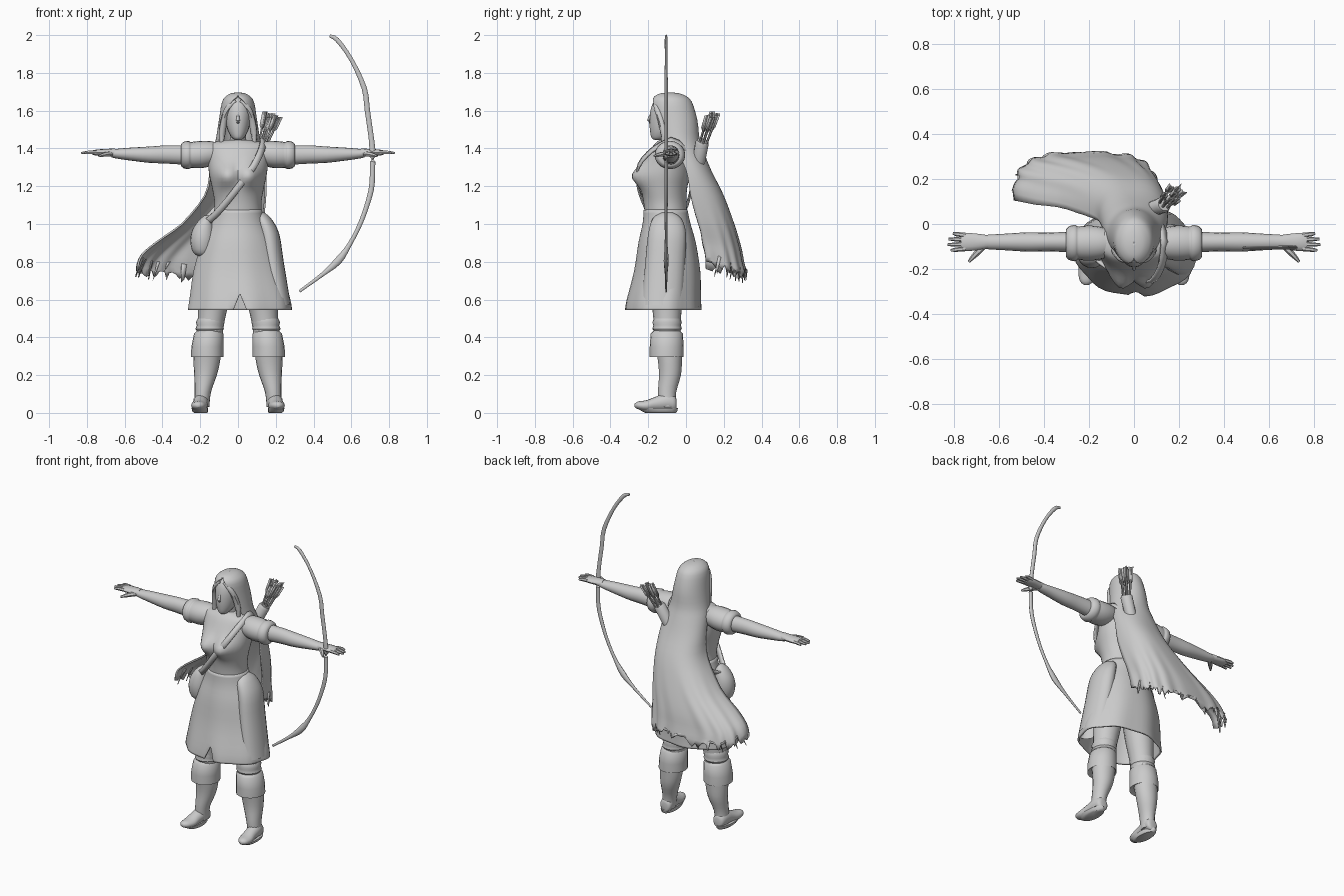
import bpy, bmesh, math, random
from mathutils import Vector

random.seed(4)
grey = bpy.data.materials.new("plain grey")
grey.diffuse_color = (0.6, 0.6, 0.6, 1)


def finish(name, bm, angle=45, thick=0):
    """Turn a bmesh into a smooth-shaded object."""
    bmesh.ops.remove_doubles(bm, verts=bm.verts, dist=0.0005)
    bmesh.ops.recalc_face_normals(bm, faces=bm.faces)
    me = bpy.data.meshes.new(name)
    bm.to_mesh(me)
    bm.free()
    me.materials.append(grey)
    ob = bpy.data.objects.new(name, me)
    bpy.context.collection.objects.link(ob)
    bpy.ops.object.select_all(action='DESELECT')
    ob.select_set(True)
    bpy.context.view_layer.objects.active = ob
    bpy.ops.object.shade_smooth_by_angle(angle=math.radians(angle))
    if thick:
        mod = ob.modifiers.new("thickness", 'SOLIDIFY')
        mod.thickness, mod.offset = thick, 0
    return ob


def dense(rows, k=3):
    """Catmull-Rom interpolation between rows of numbers."""
    out = []
    for i in range(len(rows) - 1):
        a, b, c, d = rows[max(i - 1, 0)], rows[i], rows[i + 1], rows[min(i + 2, len(rows) - 1)]
        for j in range(k):
            t = j / k
            out.append([q + 0.5 * t * (r - p + t * (2 * p - 5 * q + 4 * r - s + t * (3 * (q - r) + s - p)))
                        for p, q, r, s in zip(a, b, c, d)])
    return out + [list(rows[-1])]


def skin(bm, rings, closed=True, caps=(True, True)):
    vs = [[bm.verts.new(p) for p in r] for r in rings]
    n = len(vs[0])
    for a, b in zip(vs, vs[1:]):
        for i in range(n if closed else n - 1):
            j = (i + 1) % n
            bm.faces.new((a[i], a[j], b[j], b[i]))
    for ring, cap in ((vs[0], caps[0]), (vs[-1], caps[1])):
        if cap:
            bm.faces.new(ring)


def loft(name, axis, rows, n=20, k=3, caps=(True, True), shape=None, thick=0):
    """Rows are (position, centre u, centre v, radius u, radius v) along an axis."""
    rings = []
    for h, cu, cv, ru, rv in (dense(rows, k) if k > 1 else rows):
        ring = []
        for i in range(n):
            a = math.tau * i / n
            u, v = cu + ru * math.cos(a), cv + rv * math.sin(a)
            p = {'x': (h, u, v), 'y': (u, h, v), 'z': (u, v, h)}[axis]
            ring.append(shape(p, a) if shape else p)
        rings.append(ring)
    bm = bmesh.new()
    skin(bm, rings, caps=caps)
    return finish(name, bm, thick=thick)


def tube(name, pts, n=8, k=1, flat=1):
    """Points are (x, y, z, radius); flat scales the section along y."""
    pts = dense(pts, k) if k > 1 else pts
    cs = [Vector(p[:3]) for p in pts]
    rings = []
    for i, c in enumerate(cs):
        q = (cs[min(i + 1, len(cs) - 1)] - cs[max(i - 1, 0)]).to_track_quat('Z', 'Y')
        ring = []
        for j in range(n):
            o = q @ Vector((math.cos(math.tau * j / n), math.sin(math.tau * j / n), 0)) * pts[i][3]
            o.y *= flat
            ring.append(c + o)
        rings.append(ring)
    bm = bmesh.new()
    skin(bm, rings)
    return finish(name, bm)


# Torso with a softly shaped chest, and neck
def chest(p, a):
    x, y, z = p
    if y < -.1:
        g = math.exp(-((abs(x) - .062) / .055) ** 2 - ((z - 1.255) / .06) ** 2)
        y -= .058 * g * min(1, (-.1 - y) / .06)
    return (x, y, z)

loft("torso", 'z', [(1.0, 0, -.1, .135, .115), (1.1, 0, -.11, .124, .113), (1.18, 0, -.115, .135, .12),
                    (1.26, 0, -.11, .152, .13), (1.33, 0, -.1, .16, .12), (1.39, 0, -.09, .165, .1),
                    (1.425, 0, -.085, .15, .08), (1.445, 0, -.085, .07, .055)], n=40, k=4, shape=chest)
loft("neck", 'z', [(1.4, 0, -.08, .06, .055), (1.45, 0, -.085, .043, .045), (1.52, 0, -.09, .045, .05)], n=16)

# Head: narrow chin, wide brow, nose
loft("head", 'z', [(1.445, 0, -.15, .012, .015), (1.455, 0, -.14, .03, .042), (1.49, 0, -.12, .052, .07),
                   (1.54, 0, -.105, .066, .088), (1.6, 0, -.095, .072, .093), (1.65, 0, -.09, .06, .078),
                   (1.68, 0, -.09, .02, .03)])
tube("nose", [(0, -.182, 1.585, .005), (0, -.198, 1.547, .01), (0, -.183, 1.535, .007)], k=2)
tube("lips", [(-.018, -.172, 1.51, .003), (0, -.182, 1.51, .007), (.018, -.172, 1.51, .003)], k=3)

# Tunic skirt with gentle folds and a front slit at the hem
def fold(p, a):
    x, y, z = p
    f = 1 + .022 * math.sin(a * 8) * max(0, (1 - z) / .45)
    x, y = x * f, -.12 + (y + .12) * f
    if z < .63 and abs(x - .02) < .02 and y < -.2:
        y += (.63 - z) * .3
        z = .63
    return (x, y, z)

loft("skirt", 'z', [(1.075, 0, -.108, .121, .111), (1.0, 0, -.103, .143, .122), (.9, 0, -.1, .188, .147),
                    (.75, 0, -.1, .23, .17), (.6, .01, -.117, .26, .19), (.545, .01, -.12, .268, .196)],
     n=48, caps=(False, False), shape=fold, thick=.01)
loft("hip_panel", 'z', [(1.06, .12, -.1, .02, .03), (1.03, .13, -.1, .045, .075), (.95, .16, -.1, .058, .1),
                        (.8, .18, -.11, .062, .105), (.57, .215, -.125, .065, .11)], caps=(True, False))

# Shoulder pouch and its strap around the body
loft("pouch", 'z', [(.825, -.185, -.13, .015, .02), (.85, -.188, -.132, .05, .05), (.91, -.188, -.132, .064, .064),
                    (.97, -.183, -.13, .058, .06), (1.02, -.172, -.128, .035, .045), (1.045, -.165, -.125, .012, .02)])
path = dense([(.135, -.08, 1.445), (.125, -.175, 1.395), (.085, -.25, 1.31), (.02, -.258, 1.22), (-.05, -.232, 1.13),
              (-.12, -.19, 1.05), (-.18, -.13, 1.0), (-.15, -.03, 1.04), (-.05, .02, 1.15), (.07, .03, 1.3),
              (.12, -.01, 1.41), (.135, -.08, 1.445)])
bm = bmesh.new()
skin(bm, [[Vector(p) + Vector((.014, 0, -.011)) * s for s in (-1, 1)] for p in path], False, (False, False))
finish("strap", bm, thick=.01)

# Mirrored parts: sleeves, arms, hands and legs
for s, side in ((1, "left"), (-1, "right")):
    loft(side + "_sleeve", 'x', [(s * x, -.085, z, r * 1.08, r) for x, z, r in
         [(.09, 1.375, .05), (.14, 1.373, .065), (.19, 1.368, .072), (.235, 1.366, .07), (.25, 1.365, .068),
          (.262, 1.365, .075), (.29, 1.365, .069), (.303, 1.365, .055)]], k=2)
    loft(side + "_arm", 'x', [(s * x, -.08, z, ry, rz) for x, z, ry, rz in
         [(.27, 1.365, .046, .052), (.38, 1.368, .042, .048), (.47, 1.367, .043, .043),
          (.57, 1.37, .037, .034), (.64, 1.372, .033, .026), (.67, 1.375, .03, .022)]], n=16)
    loft(side + "_palm", 'x', [(s * x, -.08, 1.378, ry, rz) for x, ry, rz in
         [(.65, .03, .022), (.69, .036, .02), (.74, .04, .017), (.77, .035, .012)]], n=12)
    for i in range(4):
        y, tip = -.11 + .02 * i, (.815, .83, .825, .805)[i]
        tube(side + "_finger", [(s * .75, y, 1.38, .011), (s * .79, y - .004 + .003 * i, 1.38, .01),
                                (s * tip, y - .007 + .005 * i, 1.376, .006)], n=6)
    tube(side + "_thumb", [(s * .67, -.1, 1.372, .014), (s * .705, -.135, 1.368, .013),
                           (s * .735, -.168, 1.36, .006)], n=6, k=2)
    loft(side + "_thigh", 'z', [(.4, s * .15, -.1, .066, .07), (.5, s * .14, -.1, .072, .073),
                                (.62, s * .125, -.1, .085, .085), (.8, s * .1, -.1, .09, .095)], n=16)
    # boot shaft, flared cuff, knee wrap
    loft(side + "_boot", 'z', [(.03, s * .193, -.1, .041, .045), (.11, s * .186, -.1, .043, .049),
                               (.2, s * .172, -.085, .06, .059), (.28, s * .165, -.085, .071, .065),
                               (.36, s * .163, -.09, .073, .074)], n=18)
    loft(side + "_boot_cuff", 'z', [(.305, s * .165, -.1, .07, .075), (.295, s * .163, -.102, .086, .09),
                                    (.35, s * .162, -.102, .085, .09), (.42, s * .155, -.102, .078, .085),
                                    (.435, s * .154, -.102, .064, .07)], k=1)
    loft(side + "_knee_wrap", 'z', [(.43, s * .152, -.1, .065, .068), (.445, s * .15, -.1, .075, .078),
                                    (.465, s * .148, -.1, .07, .073), (.48, s * .148, -.1, .075, .078),
                                    (.5, s * .145, -.1, .068, .07)], k=1)
    # foot with a slightly raised toe, sole and heel
    loft(side + "_foot", 'y', [(y, s * x, z, rx, rz) for y, x, z, rx, rz in
         [(-.272, .212, .04, .008, .008), (-.255, .21, .04, .03, .02), (-.21, .205, .038, .043, .029),
          (-.16, .2, .048, .04, .038), (-.1, .195, .058, .042, .048), (-.06, .192, .05, .036, .042),
          (-.05, .192, .045, .018, .025)]], n=16)
    loft(side + "_sole", 'z', [(.0, s * .198, -.135, .035, .08), (.008, s * .2, -.14, .042, .093),
                               (.025, s * .202, -.15, .044, .108)], n=16, k=1)

# Hooded cape: rows are z, centre x, centre y, radius x, radius y, half angle, roundness
rows = dense([(1.692, 0, -.085, .001, .001, 180, 1), (1.688, 0, -.085, .03, .04, 180, 1),
              (1.676, 0, -.083, .056, .075, 178, 1),
              (1.645, 0, -.077, .08, .103, 155, 1), (1.55, 0, -.06, .096, .115, 130, 1),
              (1.45, 0, -.045, .112, .112, 122, 1), (1.38, 0, -.02, .13, .11, 105, 1),
              (1.28, 0, .015, .145, .115, 95, .9), (1.15, -.015, .035, .16, .16, 92, .8),
              (1.0, -.083, .065, .212, .185, 90, .7), (.88, -.16, .085, .27, .2, 90, .65),
              (.8, -.2, .1, .305, .2, 90, .62), (.73, -.215, .105, .315, .212, 90, .62)])
N = 65
rings = []
for k, (z, cx, cy, rx, ry, half, e) in enumerate(rows):
    ring = []
    for i in range(N):
        t = 2 * i / (N - 1) - 1
        a = math.radians(half) * t
        sx, sy = math.sin(a), math.cos(a)
        sy = 0 if abs(sy) < 1e-6 else sy
        wave = 1 + .02 * math.sin(i * .8) * max(0, 1.1 - z) / .35
        lift = t * t * (.05 if t < 0 else .06) * max(0, min(1, (1.0 - z) / .25))
        if k == len(rows) - 1:
            lift += random.uniform(-.035, .04)
        ring.append((cx + rx * wave * math.copysign(abs(sx) ** e, sx),
                     cy + ry * wave * math.copysign(abs(sy) ** e, sy), z + lift))
    rings.append(ring)
bm = bmesh.new()
skin(bm, rings, False, (False, False))
finish("hooded_cape", bm, 50, .01)

# Torn strips hanging under the cape hem
for i in range(4, N - 4, 5):
    p, q = Vector(rings[-4][i]), Vector(rings[-1][i])
    w = (Vector(rings[-4][i + 2]) - p) * .5
    m = Vector((random.uniform(-.02, .02), random.uniform(-.035, -.01), 0))
    bm = bmesh.new()
    bm.faces.new([bm.verts.new(c) for c in (p - w * .4, p + w, q + w * .8 + m, q + m + Vector((0, 0, -.02)))])
    finish("torn_strip", bm, thick=.006)

# Hair locks framing the face
for s in (-1, 1):
    tube("hair_lock", [(s * .012, -.162, 1.652, .01), (s * .052, -.155, 1.615, .016), (s * .074, -.132, 1.55, .018),
                       (s * .084, -.118, 1.48, .018), (s * .088, -.12, 1.425, .01)], k=3)

# Quiver on the back with fletched arrows
tube("quiver", [(.0, .05, 1.16, .028), (.05, .055, 1.26, .033), (.13, .085, 1.43, .036), (.135, .088, 1.44, .03)], 14)
for i in range(7):
    a = math.tau * i / 6
    r = .021 if i < 6 else 0
    b = Vector((.128 + r * math.cos(a), .085 + r * math.sin(a), 1.41))
    t = b + Vector((.055 + r * math.cos(a) * .8, .055 + r * math.sin(a) * .4, .155 + .01 * (i % 4)))
    tube("arrow", [(*b, .006), (*t, .006)], 6)
    m = b.lerp(t, .45)
    for j in range(3):
        w = Vector((math.cos(j * 2.1 + i), math.sin(j * 2.1 + i), 0)) * .016
        bm = bmesh.new()
        bm.faces.new([bm.verts.new(p) for p in (m, m.lerp(t, .3) + w, t + w, t)])
        finish("fletching", bm, thick=.003)

# Bow held in the left hand
tube("bow", [(x, -.105, z, r) for x, z, r in
     [(.485, 1.995, .008), (.525, 1.975, .012), (.6, 1.87, .011), (.668, 1.72, .014), (.685, 1.6, .014),
      (.705, 1.46, .014), (.712, 1.38, .016), (.712, 1.3, .014), (.705, 1.18, .014), (.655, 1.02, .012),
      (.59, .89, .012), (.53, .805, .02), (.45, .735, .011), (.325, .643, .007)]], 8, 3, .65)
